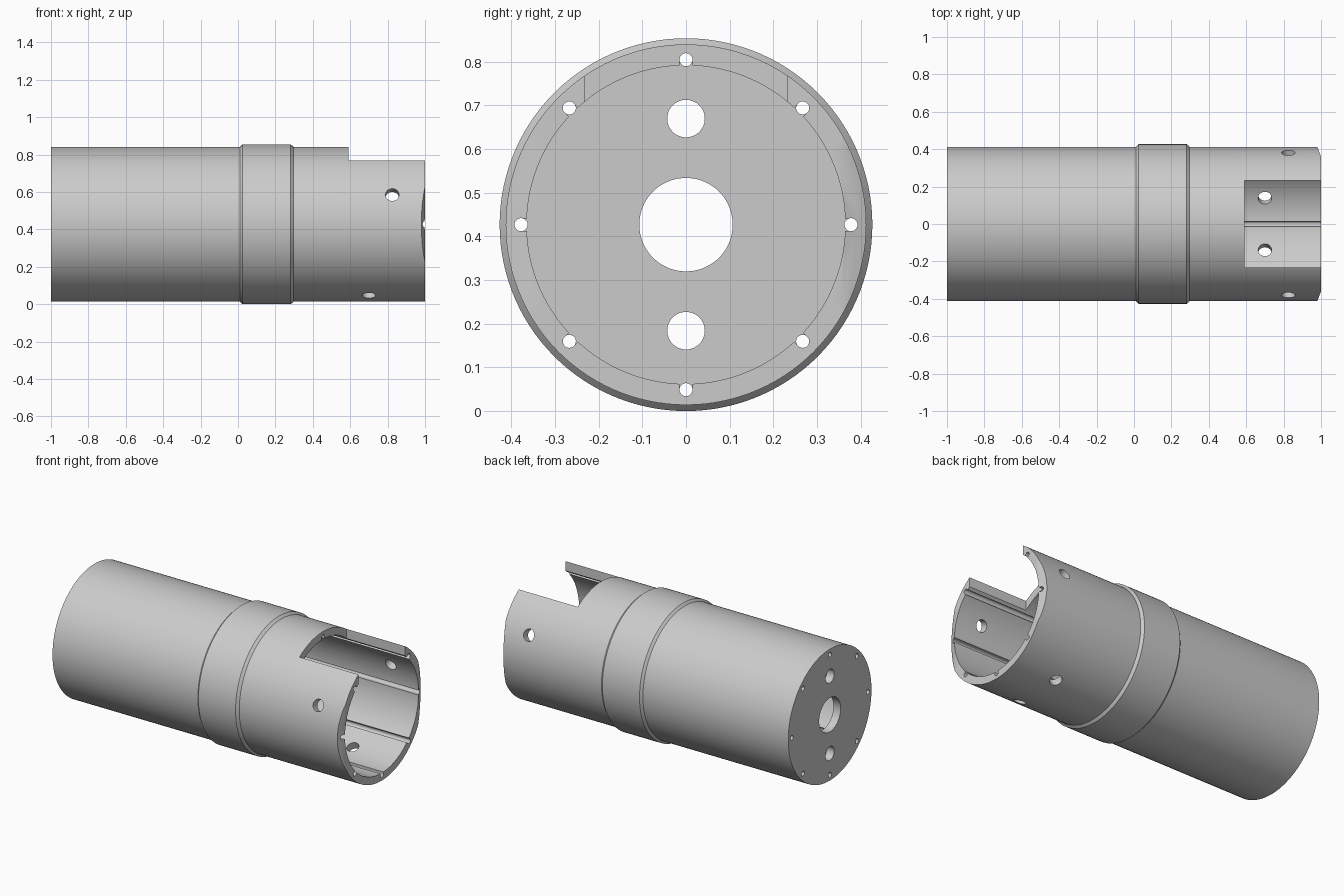
import bpy, bmesh, math
from mathutils import Matrix, Vector

if "Cube" in bpy.data.objects:
    bpy.data.objects.remove(bpy.data.objects["Cube"], do_unlink=True)

AXIS_Z = 0.427          # height of the tube axis
R_OUT, R_IN, R_BAND = 0.413, 0.365, 0.427
CAP = -0.95             # inner face of the end wall
CENTRE = Matrix.Translation((0, 0, AXIS_Z))

grey = bpy.data.materials.new("light grey")
grey.use_nodes = True
grey.diffuse_color = (0.6, 0.6, 0.6, 1)
grey.node_tree.nodes["Principled BSDF"].inputs["Base Color"].default_value = (0.6, 0.6, 0.6, 1)


def finish(bm, name):
    bmesh.ops.recalc_face_normals(bm, faces=bm.faces)
    mesh = bpy.data.meshes.new(name)
    bm.to_mesh(mesh)
    bm.free()
    mesh.materials.append(grey)
    obj = bpy.data.objects.new(name, mesh)
    bpy.context.collection.objects.link(obj)
    return obj


def lathe(profile, name, steps=120):
    """Revolve a closed (x, radius) profile about the tube axis."""
    bm = bmesh.new()
    rings = []
    for i in range(steps):
        a = 2 * math.pi * i / steps
        rings.append([bm.verts.new((x, r * math.cos(a), AXIS_Z + r * math.sin(a))) for x, r in profile])
    n = len(profile)
    for i in range(steps):
        a, b = rings[i], rings[(i + 1) % steps]
        for j in range(n):
            k = (j + 1) % n
            bm.faces.new((a[j], a[k], b[k], b[j]))
    return finish(bm, name)


def add_rod(bm, radius, start, end, segments=32):
    start, end = Vector(start), Vector(end)
    span = end - start
    turn = Vector((0, 0, 1)).rotation_difference(span).to_matrix().to_4x4()
    bmesh.ops.create_cone(bm, cap_ends=True, segments=segments, radius1=radius, radius2=radius,
                          depth=span.length, matrix=CENTRE @ Matrix.Translation((start + end) / 2) @ turn)


def add_box(bm, low, high, turn=Matrix()):
    low, high = Vector(low), Vector(high)
    bmesh.ops.create_cube(bm, size=1, matrix=CENTRE @ turn @ Matrix.Translation((low + high) / 2)
                          @ Matrix.Diagonal((*(high - low), 1)))


# Hollow body with end wall, central opening and bevelled raised band
body = lathe([(-1, 0.107), (-1, R_OUT), (0.01, R_OUT), (0.024, R_BAND), (0.282, R_BAND),
              (0.298, R_OUT), (1, R_OUT), (1, R_IN), (CAP, R_IN), (CAP, 0.107)], "tube_body")

# Two round openings in the end wall
openings = bmesh.new()
for side in (-1, 1):
    add_rod(openings, 0.043, (-1.1, 0, side * 0.243), (-0.8, 0, side * 0.243), 48)

# Eight lengthwise bolt bores, open to the inside by narrow slots
bores, slots = bmesh.new(), bmesh.new()
for i in range(8):
    a = i * math.pi / 4
    y, z = 0.378 * math.cos(a), 0.378 * math.sin(a)
    add_rod(bores, 0.015, (-1.1, y, z), (1.1, y, z), 20)
    add_box(slots, (CAP + 0.001, -0.0145, 0.35), (1.1, 0.0145, 0.378), Matrix.Rotation(a, 4, "X"))

# Radial holes near the open end
radial = bmesh.new()
for x, degrees in ((0.825, 22.5), (0.825, 157.5), (0.7, -67.5), (0.7, -112.5)):
    a = math.radians(degrees)
    add_rod(radial, 0.036, (x, 0.3 * math.cos(a), 0.3 * math.sin(a)),
            (x, 0.5 * math.cos(a), 0.5 * math.sin(a)))

# Rectangular notch in the top
notch = bmesh.new()
add_box(notch, (0.59, -0.232, 0.1), (1.1, 0.232, 0.6))

# Sloping flats on both sides of the open rim
flats = bmesh.new()
for side in (-1, 1):
    tri = [flats.verts.new((x, side * y, -0.2)) for x, y in ((1.02, 0.307), (0.96, 0.466), (1.02, 0.466))]
    face = flats.faces.new(tri)
    new = bmesh.ops.extrude_face_region(flats, geom=[face])["geom"]
    bmesh.ops.translate(flats, vec=(0, 0, 1.3), verts=[v for v in new if isinstance(v, bmesh.types.BMVert)])

# Cut everything out of the body
bpy.ops.object.select_all(action="DESELECT")
bpy.context.view_layer.objects.active = body
body.select_set(True)
for name, bm in (("openings", openings), ("bores", bores), ("slots", slots),
                 ("radial_holes", radial), ("notch", notch), ("rim_flats", flats)):
    cutter = finish(bm, name + "_cutter")
    cutter.hide_render = True
    mod = body.modifiers.new(name, "BOOLEAN")
    mod.operation, mod.solver, mod.object = "DIFFERENCE", "EXACT", cutter
    bpy.ops.object.modifier_apply(modifier=mod.name)
    bpy.data.objects.remove(cutter, do_unlink=True)

bpy.ops.object.shade_smooth_by_angle(angle=math.radians(25))
